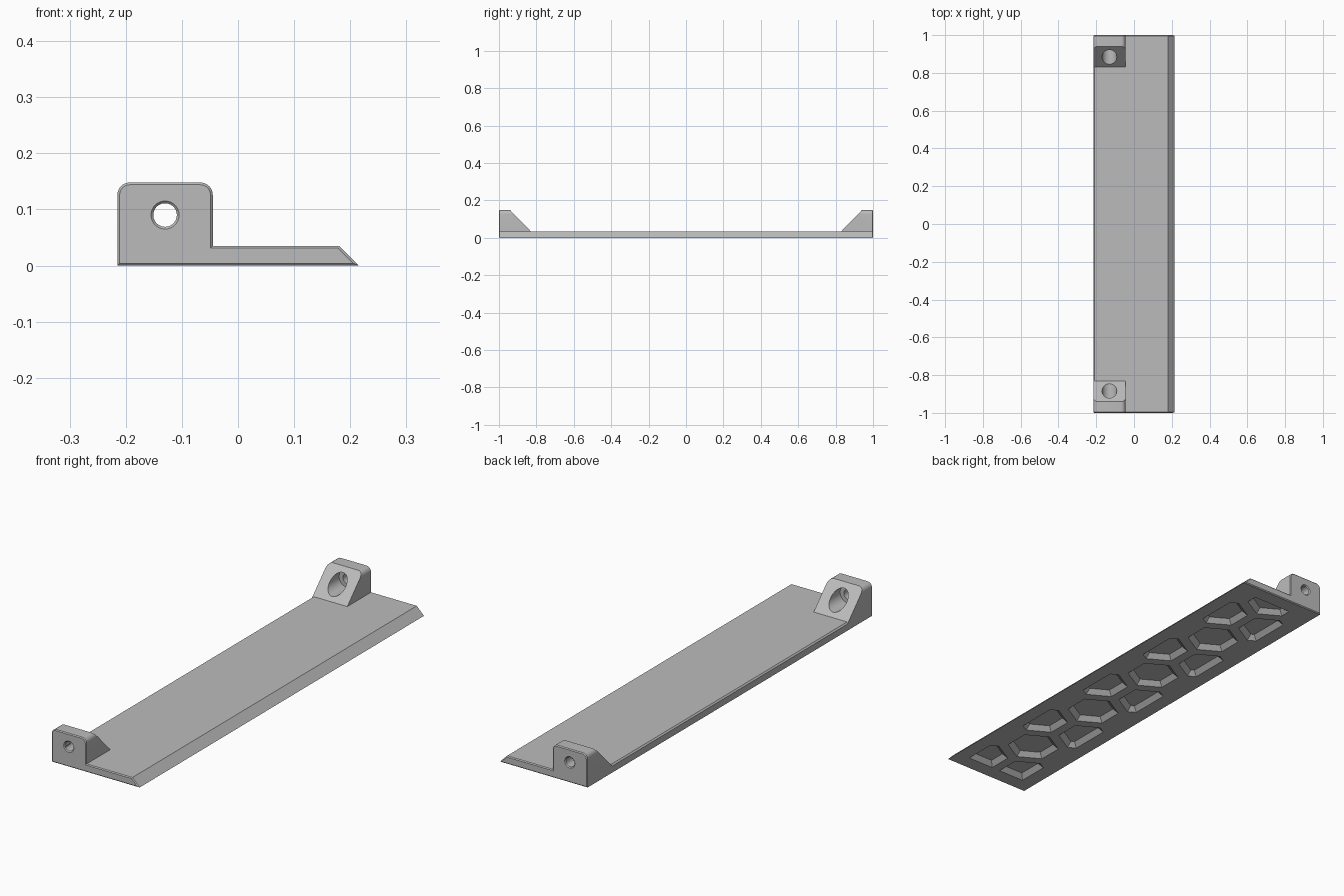
import bpy, bmesh, math
from mathutils import Vector

if "Cube" in bpy.data.objects:
    bpy.data.objects.remove(bpy.data.objects["Cube"], do_unlink=True)

grey = bpy.data.materials.new("plain grey")
grey.use_nodes = True
grey.diffuse_color = (0.5, 0.5, 0.5, 1)
grey.node_tree.nodes["Principled BSDF"].inputs["Base Color"].default_value = (0.5, 0.5, 0.5, 1)

HALF, BACK, EAR_IN = 1.0, -0.215, -0.045
THICK, TOP, EDGE = 0.035, 0.148, 0.004
HOLE_X, HOLE_Z = -0.13, 0.09


def make_object(name, bm):
    bmesh.ops.recalc_face_normals(bm, faces=bm.faces)
    mesh = bpy.data.meshes.new(name)
    bm.to_mesh(mesh)
    bm.free()
    mesh.materials.append(grey)
    obj = bpy.data.objects.new(name, mesh)
    bpy.context.collection.objects.link(obj)
    return obj


def prism(profile, y0, y1):
    """Extrude an x-z profile along y."""
    bm = bmesh.new()
    face = bm.faces.new([bm.verts.new((x, y0, z)) for x, z in profile])
    out = bmesh.ops.extrude_face_region(bm, geom=[face])
    verts = [v for v in out["geom"] if isinstance(v, bmesh.types.BMVert)]
    bmesh.ops.translate(bm, verts=verts, vec=(0, y1 - y0, 0))
    bmesh.ops.recalc_face_normals(bm, faces=bm.faces)
    return bm


def chamfer(bm, test):
    edges = [e for e in bm.edges if test(e.verts[0].co, e.verts[1].co)]
    bmesh.ops.bevel(bm, geom=edges, offset=EDGE, segments=1, affect="EDGES", clamp_overlap=True)


def combine(target, tool, operation):
    mod = target.modifiers.new(operation.title(), "BOOLEAN")
    mod.operation, mod.solver, mod.object = operation, "EXACT", tool
    bpy.context.view_layer.objects.active = target
    bpy.ops.object.modifier_apply(modifier=mod.name)
    bpy.data.objects.remove(tool, do_unlink=True)


# Base plate with a sloped long edge and chamfered ends
bm = prism([(BACK, 0), (0.215, 0), (0.18, THICK), (BACK + 0.006, THICK), (BACK, THICK - 0.006)],
           -HALF, HALF)
chamfer(bm, lambda a, b: abs(a.y) > 0.99 and abs(a.y - b.y) < 0.01)
body = make_object("mounting_plate", bm)


# Mounting ears: rounded top, sloping inner side
def ear(side):
    r = 0.022
    profile = [(BACK, 0.012), (EAR_IN, 0.012)]
    for cx, start in ((EAR_IN - r, 0), (BACK + r, 90)):
        for i in range(7):
            a = math.radians(start + i * 15)
            profile.append((cx + r * math.cos(a), TOP - r + r * math.sin(a)))
    bm = prism(profile, -HALF, -0.78)
    chamfer(bm, lambda a, b: a.y < -0.99 and b.y < -0.99 and max(a.z, b.z) > 0.02)
    slope = Vector((0, TOP - THICK, 0.11))
    cut = bmesh.ops.bisect_plane(bm, geom=bm.verts[:] + bm.edges[:] + bm.faces[:],
                                 plane_co=(0, -0.83, THICK), plane_no=slope, clear_outer=True)
    rim = [e for e in cut["geom_cut"] if isinstance(e, bmesh.types.BMEdge)]
    bmesh.ops.holes_fill(bm, edges=rim)
    bmesh.ops.scale(bm, verts=bm.verts, vec=(1, side, 1))
    return make_object("ear", bm)


# Round cutter along y, from one radius to another
def bore(side, y0, y1, r0, r1):
    bm = bmesh.new()
    rings = []
    for y, r in ((y0, r0), (y1, r1)):
        angles = [2 * math.pi * i / 40 for i in range(40)]
        rings.append([bm.verts.new((HOLE_X + r * math.cos(a), side * y, HOLE_Z + r * math.sin(a)))
                      for a in angles])
        bm.faces.new(rings[-1])
    for i in range(40):
        j = (i + 1) % 40
        bm.faces.new((rings[0][i], rings[0][j], rings[1][j], rings[1][i]))
    return make_object("bore", bm)


for side in (1, -1):
    combine(body, ear(side), "UNION")
    combine(body, bore(side, -1.05, -0.9, 0.021, 0.021), "DIFFERENCE")
    combine(body, bore(side, -1.004, -0.995, 0.029, 0.02), "DIFFERENCE")
    combine(body, bore(side, -0.95, -0.75, 0.039, 0.039), "DIFFERENCE")


# Tapered honeycomb pockets in the underside, trimmed to a rectangular field
def clipped_hexagon(cx, cy, grow):
    radius = 0.11 + grow / math.cos(math.pi / 6)
    points = [Vector((cx + radius * math.sin(i * math.pi / 3), cy + radius * math.cos(i * math.pi / 3)))
              for i in range(6)]
    for axis, limit in ((0, 0.15), (1, 0.93)):
        for sign in (1, -1):
            kept = []
            for i, p in enumerate(points):
                q = points[i - 1]
                dp, dq = limit + grow - sign * p[axis], limit + grow - sign * q[axis]
                if dp * dq < 0:
                    kept.append(q.lerp(p, dq / (dq - dp)))
                if dp >= 0:
                    kept.append(p)
            points = kept
    return points


def pocket(cx, cy):
    bm = bmesh.new()
    for z, grow in ((-0.01, 0.01), (0.02, -0.02)):
        for p in clipped_hexagon(cx, cy, grow):
            bm.verts.new((p.x, p.y, z))
    bmesh.ops.convex_hull(bm, input=bm.verts)
    bmesh.ops.dissolve_limit(bm, angle_limit=0.01, verts=bm.verts, edges=bm.edges)
    return make_object("pocket", bm)


PITCH = 0.233
STEP = PITCH * math.sqrt(3)
for row in (-1, 0, 1):
    first = -0.88 if row else -0.88 + STEP / 2
    for i in range(5):
        combine(body, pocket(row * PITCH / 2, first + i * STEP), "DIFFERENCE")

# Smooth the round surfaces, keep the machined edges crisp
bpy.ops.object.select_all(action="DESELECT")
body.select_set(True)
bpy.context.view_layer.objects.active = body
bpy.ops.object.shade_smooth_by_angle(angle=math.radians(25))
